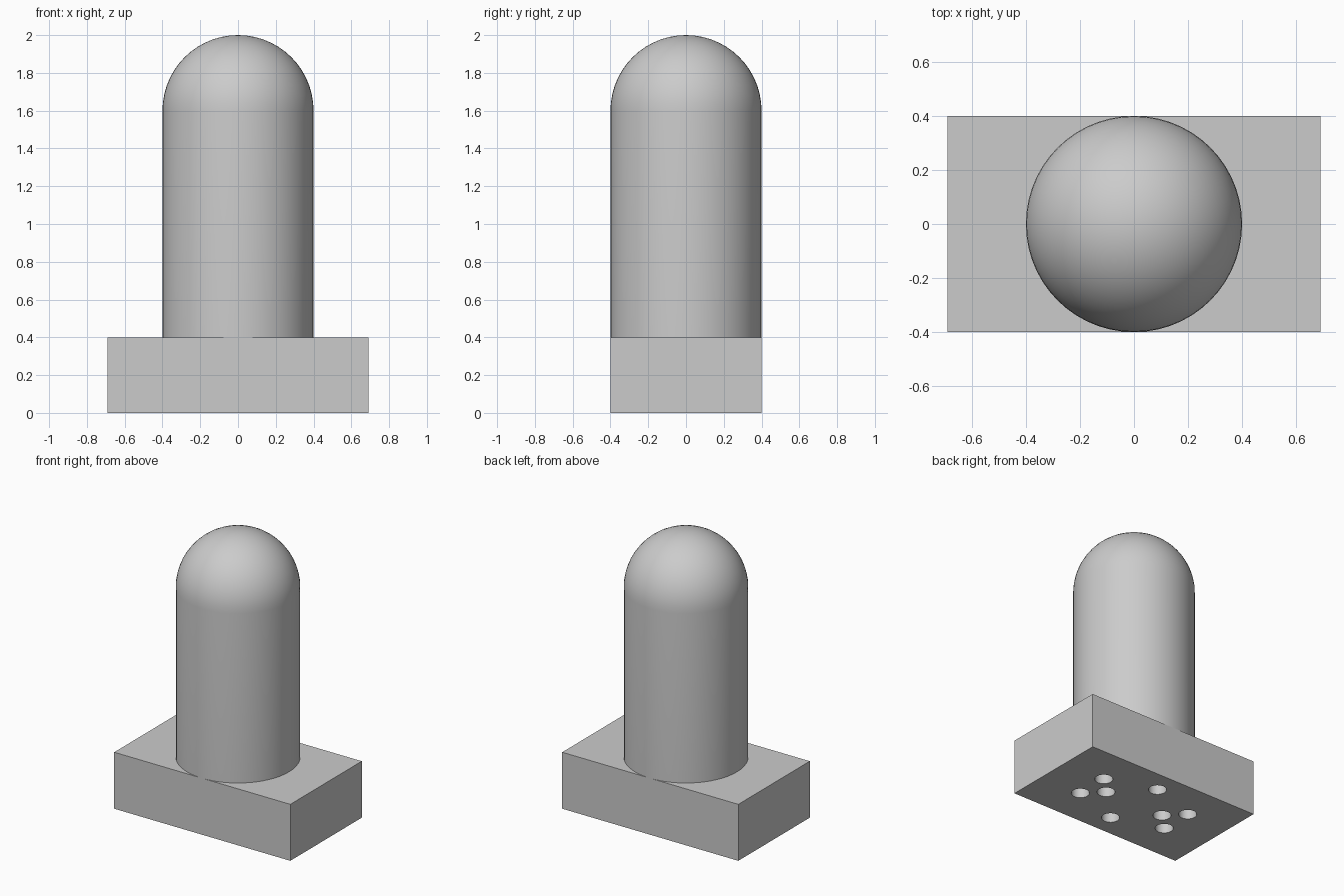
import bpy, bmesh, math
from mathutils import Matrix

if "Cube" in bpy.data.objects:
    bpy.data.objects.remove(bpy.data.objects["Cube"])

W, D, H = 1.38, 0.8, 0.4      # base block
R, TOP = 0.4, 2.0             # domed post
PIN_R, PIN_DEPTH = 0.06, 0.2  # sockets underneath


def add_object(name, bm):
    bmesh.ops.recalc_face_normals(bm, faces=bm.faces[:])
    mesh = bpy.data.meshes.new(name)
    bm.to_mesh(mesh)
    bm.free()
    obj = bpy.data.objects.new(name, mesh)
    bpy.context.collection.objects.link(obj)
    return obj


def activate(obj):
    bpy.ops.object.select_all(action='DESELECT')
    obj.select_set(True)
    bpy.context.view_layer.objects.active = obj


# Base block
bm = bmesh.new()
bmesh.ops.create_cube(bm, size=1, matrix=Matrix.Translation((0, 0, H / 2)) @ Matrix.Diagonal((W, D, H, 1)))
base = add_object("base_block", bm)

# Socket cutters: three at each end, two in the middle
half = [(0.36, 0.12), (0.36, -0.12), (0.24, 0.0), (0.0, 0.24)]
bm = bmesh.new()
for x, y in half + [(-x, -y) for x, y in half]:
    bmesh.ops.create_cone(bm, cap_ends=True, segments=24, radius1=PIN_R, radius2=PIN_R,
                          depth=PIN_DEPTH * 2, matrix=Matrix.Translation((x, y, 0)))
cutter = add_object("socket_cutter", bm)
cutter.hide_render = True

cut = base.modifiers.new("sockets", 'BOOLEAN')
cut.operation = 'DIFFERENCE'
cut.solver = 'EXACT'
cut.object = cutter
activate(base)
bpy.ops.object.modifier_apply(modifier=cut.name)
bpy.data.objects.remove(cutter)

# Domed post: revolved profile sitting on the base
bm = bmesh.new()
arc = [math.radians(90 * i / 14) for i in range(15)]
profile = [(0, H), (R, H)] + [(R * math.cos(a), TOP - R + R * math.sin(a)) for a in arc]
verts = [bm.verts.new((r, 0, z)) for r, z in profile]
edges = [bm.edges.new(pair) for pair in zip(verts, verts[1:])]
bmesh.ops.spin(bm, geom=verts + edges, cent=(0, 0, 0), axis=(0, 0, 1),
               angle=math.tau, steps=56, use_duplicate=False)
bmesh.ops.remove_doubles(bm, verts=bm.verts[:], dist=0.0005)
post = add_object("domed_post", bm)

for obj in (base, post):
    activate(obj)
    bpy.ops.object.shade_smooth_by_angle(angle=math.radians(35))
